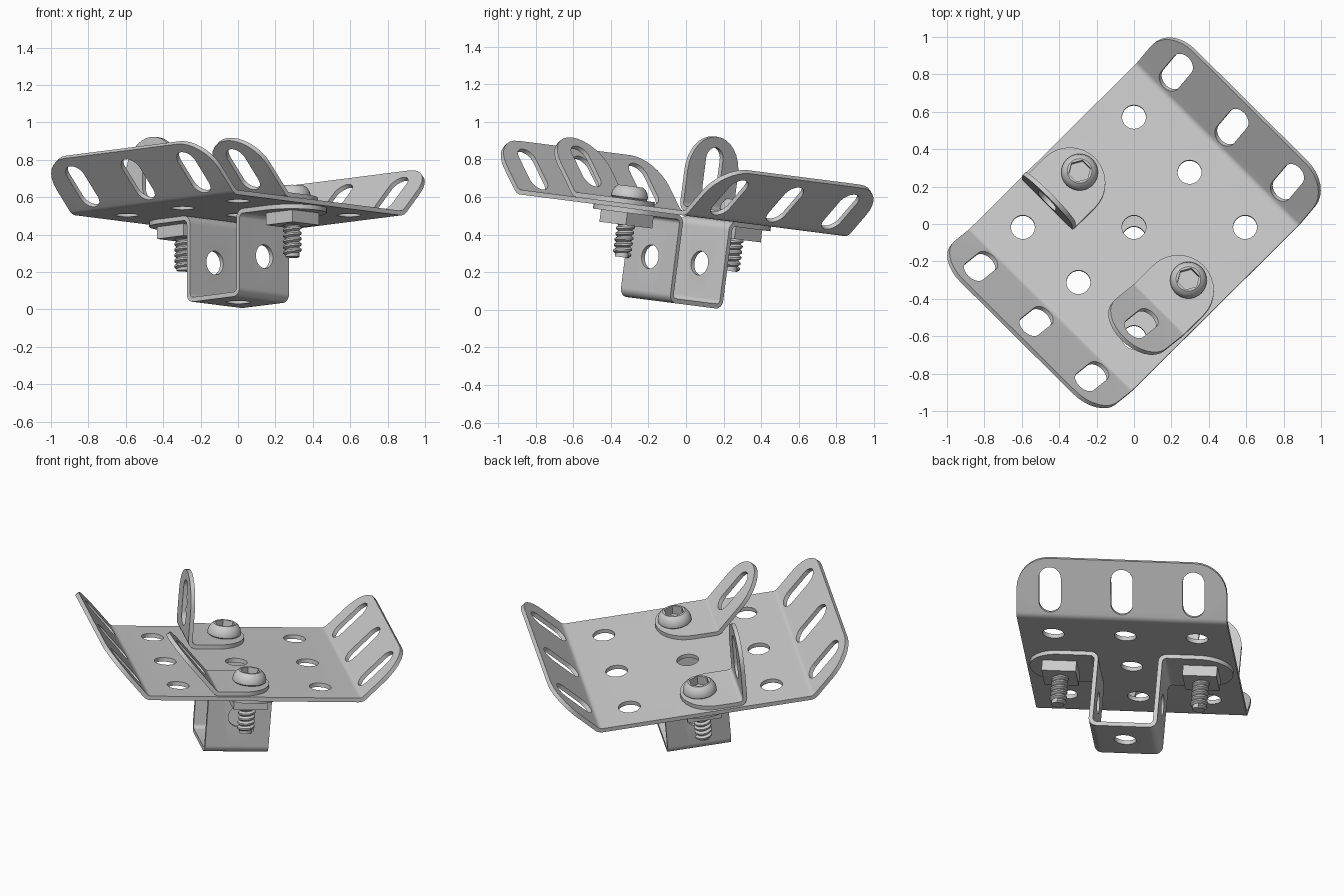
import bpy, bmesh
from math import sin, cos, pi, radians
from mathutils import Matrix, Vector

if "Cube" in bpy.data.objects:
    bpy.data.objects.remove(bpy.data.objects["Cube"])

T = 0.025          # sheet thickness
PITCH = 0.42       # hole spacing
HOLE = 0.128       # hole diameter
STRIP = 0.375      # strip width
# Whole assembly is turned and slightly tipped forward
POSE = (Matrix.Translation((0, -0.02, 0.503)) @ Matrix.Rotation(radians(-7.3), 4, 'X')
        @ Matrix.Rotation(radians(45), 4, 'Z'))


def place(x, y, z, turn=0):
    return Matrix.Translation((x, y, z)) @ Matrix.Rotation(radians(turn), 4, 'Z')


def add_object(name, bm, local):
    mesh = bpy.data.meshes.new(name)
    bm.to_mesh(mesh)
    bm.free()
    obj = bpy.data.objects.new(name, mesh)
    bpy.context.collection.objects.link(obj)
    obj.matrix_world = POSE @ local
    return obj


def finish(obj):
    """Apply modifiers and shade smooth with sharp edges kept."""
    bpy.context.view_layer.update()
    bpy.ops.object.select_all(action='DESELECT')
    bpy.context.view_layer.objects.active = obj
    obj.select_set(True)
    for mod in list(obj.modifiers):
        bpy.ops.object.modifier_apply(modifier=mod.name)
    bpy.ops.object.shade_smooth_by_angle(angle=radians(32))


def rounded(cx, cy, length, width, r, n=8):
    """Outline of a rounded rectangle, slot or circle."""
    pts = []
    for k, (sx, sy) in enumerate([(1, 1), (-1, 1), (-1, -1), (1, -1)]):
        for i in range(n + 1):
            a = (k + i / n) * pi / 2
            p = Vector((cx + sx * (length / 2 - r) + r * cos(a),
                        cy + sy * (width / 2 - r) + r * sin(a), 0))
            if not pts or (p - pts[-1]).length > 1e-4:
                pts.append(p)
    if (pts[0] - pts[-1]).length < 1e-4:
        pts.pop()
    return pts


def hole(x, y=0):
    return rounded(x, y, HOLE, HOLE, HOLE / 2)


def slot(x, y=0, length=0.275):
    return rounded(x, y, length, HOLE, HOLE / 2)


def fold(s, bends):
    """Follow the folded sheet for a distance s; each bend is (start, angle, radius)."""
    x = z = at = head = 0.0
    for start, angle, r in bends:
        if s <= start:
            break
        x += (start - at) * cos(head)
        z += (start - at) * sin(head)
        arc = abs(angle) * r
        turn = angle * min(1, (s - start) / arc)
        k = r if angle > 0 else -r
        x += k * (sin(head + turn) - sin(head))
        z += k * (cos(head) - cos(head + turn))
        head += turn
        at = min(s, start + arc)
    return x + (s - at) * cos(head), z + (s - at) * sin(head)


def sheet(name, outline, holes, bends, local, both_sides=False):
    """Cut a flat blank, fold it along the bends and thicken it."""
    bm = bmesh.new()
    for loop in [outline] + holes:
        vs = [bm.verts.new(p) for p in loop]
        for a, b in zip(vs, vs[1:] + vs[:1]):
            bm.edges.new((a, b))
    bmesh.ops.triangle_fill(bm, use_beauty=True, edges=bm.edges[:], normal=(0, 0, 1))
    for start, angle, r in bends:
        for i in range(7):
            for side in ((1, -1) if both_sides else (1,)):
                s = side * (start + abs(angle) * r * i / 6)
                bmesh.ops.bisect_plane(bm, geom=bm.verts[:] + bm.edges[:] + bm.faces[:],
                                       dist=1e-5, plane_co=(s, 0, 0), plane_no=(1, 0, 0))
    bm.normal_update()
    for f in bm.faces:
        if f.normal.z < 0:
            f.normal_flip()
    for v in bm.verts:
        s = v.co.x
        if s > 0 or both_sides:
            x, z = fold(abs(s), bends)
            v.co.x, v.co.z = (x if s > 0 else -x), z
    obj = add_object(name, bm, local)
    mod = obj.modifiers.new("thickness", 'SOLIDIFY')
    mod.thickness, mod.offset, mod.use_even_offset = T, 0, True
    finish(obj)


# Perforated plate with two slotted, upturned ends
rows = (-PITCH, 0, PITCH)
plate_holes = [hole(x, y) for x in rows for y in rows]
plate_holes += [slot(side * 0.797, y) for side in (-1, 1) for y in rows]
sheet("flanged_plate", rounded(0, 0, 1.978, 1.23, 0.19), plate_holes,
      [(0.613, radians(47), 0.05)], place(0, 0, T / 2), True)

# Two angle brackets: one square, one opened out
for name, side, start, angle in (("square_bracket", 1, 0.2, 90), ("open_bracket", -1, 0.21, 47)):
    sheet(name, rounded(0.2525, 0, 0.735, 0.38, 0.19), [hole(0), slot(0.425)],
          [(start, radians(angle), 0.035)], place(0, side * 0.41, T * 1.5, 180))

# Hat-shaped strip hanging below the plate
sheet("hanging_strip", rounded(0, 0, 2.018, STRIP, STRIP / 2),
      [hole(s) for s in (-0.83, -0.3885, 0, 0.3885, 0.83)],
      [(0.1525, pi / 2, 0.035), (0.5815, -pi / 2, 0.035)],
      place(0, 0, -0.469 + T / 2, 90), True)


def cylinder(name, r, bottom, top, local, sides=24):
    bm = bmesh.new()
    bmesh.ops.create_cone(bm, cap_ends=True, segments=sides, radius1=r, radius2=r,
                          depth=top - bottom,
                          matrix=Matrix.Translation((0, 0, (top + bottom) / 2)))
    return add_object(name, bm, local)


def chain(points):
    bm = bmesh.new()
    vs = [bm.verts.new((r, 0, z)) for r, z in points]
    for a, b in zip(vs, vs[1:]):
        bm.edges.new((a, b))
    return bm


# Socket-head bolts with square nuts
HEAD = [(0, 0), (0.088, 0), (0.098, 0.008), (0.098, 0.02), (0.092, 0.04),
        (0.081, 0.057), (0.066, 0.069), (0, 0.069)]
for tag, side in (("back", 1), ("front", -1)):
    base = place(0, side * PITCH * 0.98, 0)

    bm = chain(HEAD)
    bmesh.ops.spin(bm, geom=bm.verts[:] + bm.edges[:], axis=(0, 0, 1), cent=(0, 0, 0),
                   angle=2 * pi, steps=32, use_duplicate=False)
    bmesh.ops.remove_doubles(bm, verts=bm.verts[:], dist=1e-4)
    bmesh.ops.recalc_face_normals(bm, faces=bm.faces[:])
    head = add_object(tag + "_bolt_head", bm, base @ Matrix.Translation((0, 0, 2 * T)))
    cutter = cylinder("socket_cutter", 0.06, 2 * T + 0.015, 0.2, base, 6)
    cutter.hide_render = True
    mod = head.modifiers.new("socket", 'BOOLEAN')
    mod.operation, mod.object, mod.solver = 'DIFFERENCE', cutter, 'EXACT'
    finish(head)
    bpy.data.objects.remove(cutter)

    finish(cylinder(tag + "_bolt_core", 0.037, -0.262, 2 * T + 0.005, base))

    step = 0.03
    thread = add_object(tag + "_bolt_thread",
                        chain([(0.036, 0), (0.05, step * 0.35), (0.05, step * 0.65), (0.036, step)]),
                        base @ Matrix.Translation((0, 0, -0.265)))
    mod = thread.modifiers.new("helix", 'SCREW')
    mod.axis, mod.angle, mod.screw_offset, mod.iterations = 'Z', 2 * pi, step, 8
    mod.steps = mod.render_steps = 20
    mod.use_normal_calculate = True
    finish(thread)

    bm = bmesh.new()
    bmesh.ops.create_cube(bm, size=1, matrix=Matrix.Translation((0, 0, -T - 0.0325))
                          @ Matrix.Diagonal((0.2, 0.2, 0.065, 1)))
    add_object(tag + "_square_nut", bm, base)
